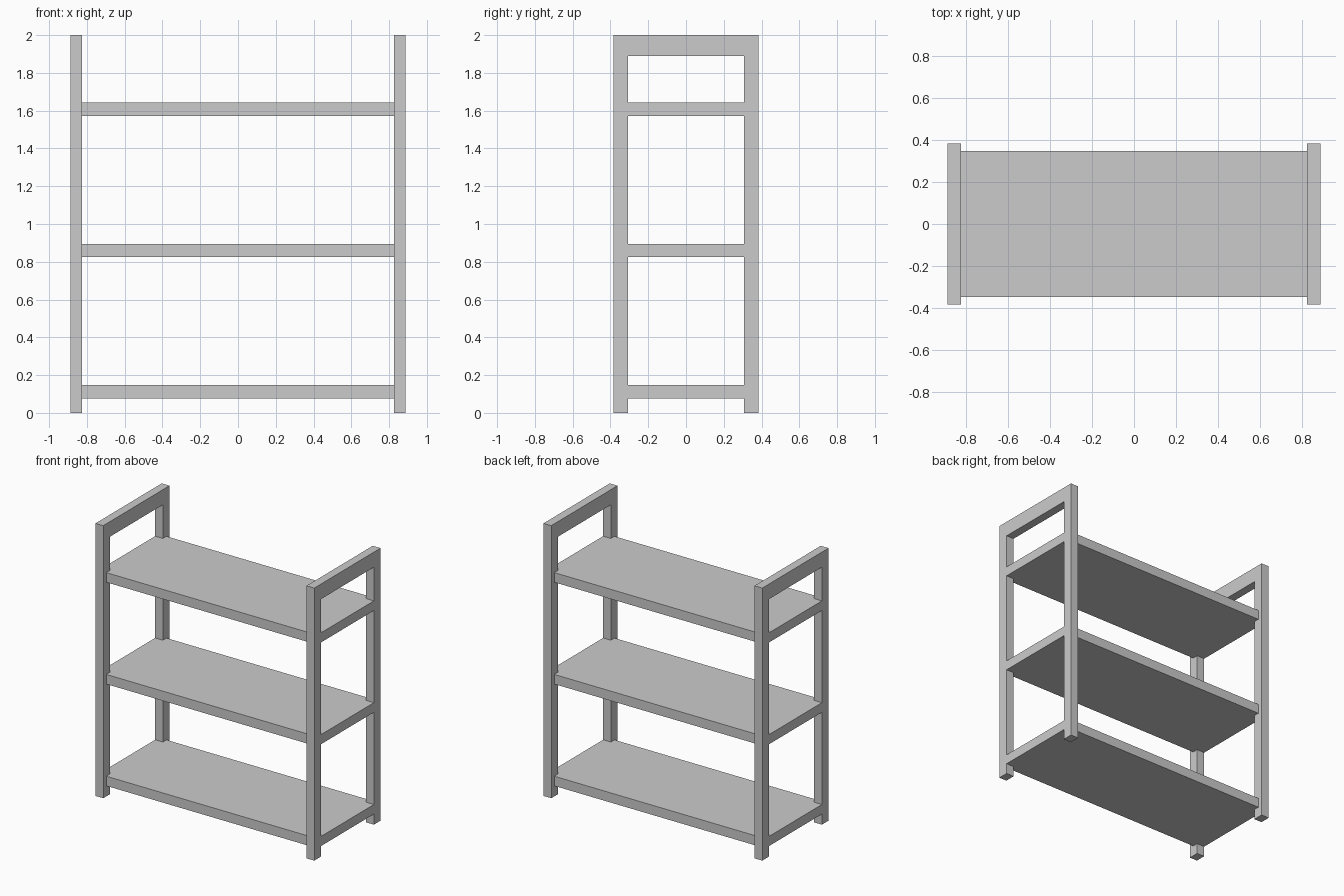
import bpy, bmesh

if "Cube" in bpy.data.objects:
    bpy.data.objects.remove(bpy.data.objects["Cube"])

X_OUT, X_IN = 0.888, 0.825      # outer / inner faces of the side frames
Y_OUT, Y_IN = 0.384, 0.307      # outer / inner faces of the posts
Y_SHELF = 0.349                 # half depth of the shelf board


def prism(name, outline, z0, z1):
    """Extrude a flat xy outline from z0 up to z1."""
    bm = bmesh.new()
    face = bm.faces.new([bm.verts.new((x, y, z0)) for x, y in outline])
    ext = bmesh.ops.extrude_face_region(bm, geom=[face])
    top = [v for v in ext["geom"] if isinstance(v, bmesh.types.BMVert)]
    bmesh.ops.translate(bm, verts=top, vec=(0, 0, z1 - z0))
    bmesh.ops.recalc_face_normals(bm, faces=bm.faces)
    mesh = bpy.data.meshes.new(name)
    bm.to_mesh(mesh)
    bm.free()
    obj = bpy.data.objects.new(name, mesh)
    bpy.context.collection.objects.link(obj)
    return obj


def box(name, x0, x1, y0, y1, z0, z1):
    return prism(name, [(x0, y0), (x1, y0), (x1, y1), (x0, y1)], z0, z1)


# Side frames: two posts and a top rail on each side
for sx, side in ((-1, "left"), (1, "right")):
    x0, x1 = sorted((sx * X_IN, sx * X_OUT))
    for sy, end in ((-1, "front"), (1, "back")):
        y0, y1 = sorted((sy * Y_IN, sy * Y_OUT))
        box(f"{side}_{end}_post", x0, x1, y0, y1, 0, 2)
    box(f"{side}_top_rail", x0, x1, -Y_IN, Y_IN, 1.889, 2)

# Shelves: board with end tongues that fit between the posts, flush outside
quarter = [(X_OUT, Y_IN), (X_IN, Y_IN), (X_IN, Y_SHELF)]
half = quarter + [(-x, y) for x, y in reversed(quarter)]
outline = half + [(-x, -y) for x, y in half]
for name, z in (("bottom", 0.077), ("middle", 0.824), ("top", 1.571)):
    prism(f"{name}_shelf", outline, z, z + 0.071)
